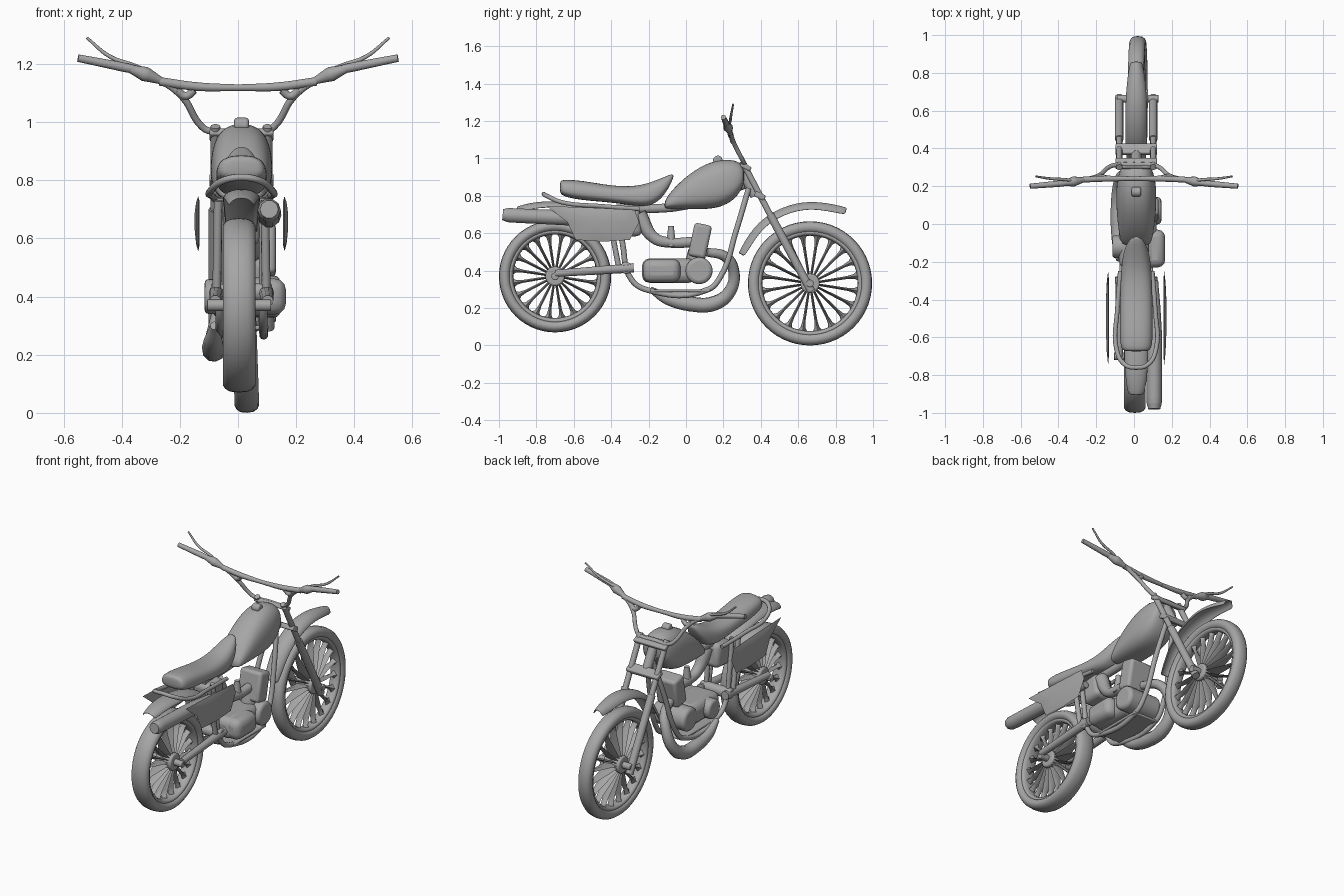
import bpy, bmesh, math
from mathutils import Vector, Matrix

if "Cube" in bpy.data.objects:
    bpy.data.objects.remove(bpy.data.objects["Cube"])

grey = bpy.data.materials.new("plain grey")
grey.use_nodes = True
grey.diffuse_color = (0.38, 0.38, 0.38, 1)
grey.node_tree.nodes["Principled BSDF"].inputs["Base Color"].default_value = (0.38, 0.38, 0.38, 1)
CX = 0.012  # centre line of the bike


def finish(name, bm, subdiv=0, bevel=0, angle=40):
    bmesh.ops.recalc_face_normals(bm, faces=bm.faces)
    me = bpy.data.meshes.new(name)
    bm.to_mesh(me)
    bm.free()
    ob = bpy.data.objects.new(name, me)
    bpy.context.scene.collection.objects.link(ob)
    me.materials.append(grey)
    if bevel:
        m = ob.modifiers.new("round", 'BEVEL')
        m.width, m.segments = bevel, 3
    if subdiv:
        ob.modifiers.new("smooth", 'SUBSURF').levels = subdiv
    bpy.context.view_layer.objects.active = ob
    ob.select_set(True)
    bpy.ops.object.shade_smooth_by_angle(angle=math.radians(angle))
    ob.select_set(False)
    return ob


def bridge(bm, rings, closed=False, cap=True):
    n = len(rings[0])
    pairs = list(zip(rings, rings[1:])) + ([(rings[-1], rings[0])] if closed else [])
    for a, b in pairs:
        for i in range(n):
            bm.faces.new((a[i], a[(i + 1) % n], b[(i + 1) % n], b[i]))
    if cap and not closed:
        bm.faces.new(rings[0])
        bm.faces.new(rings[-1])


def tube(name, pts, radius, radii=None, smooth=True):
    """Round tube through points, with optional radius factors."""
    cu = bpy.data.curves.new(name, 'CURVE')
    cu.dimensions, cu.bevel_depth, cu.bevel_resolution = '3D', radius, 3
    cu.use_fill_caps, cu.resolution_u = True, 6
    sp = cu.splines.new('BEZIER')
    sp.bezier_points.add(len(pts) - 1)
    for i, (bp, p) in enumerate(zip(sp.bezier_points, pts)):
        bp.co = p
        bp.radius = radii[i] if radii else 1
        bp.handle_left_type = bp.handle_right_type = 'AUTO' if smooth else 'VECTOR'
    tmp = bpy.data.objects.new(name + " path", cu)
    bpy.context.scene.collection.objects.link(tmp)
    bpy.context.view_layer.update()
    me = tmp.evaluated_get(bpy.context.evaluated_depsgraph_get()).to_mesh()
    bm = bmesh.new()
    bm.from_mesh(me)
    bpy.data.objects.remove(tmp)
    bpy.data.curves.remove(cu)
    return finish(name, bm)


def pair(name, pts, radius, radii=None, smooth=True, cx=CX):
    for side, s in (("left", 1), ("right", -1)):
        tube(side + "_" + name, [(cx + s * x, y, z) for x, y, z in pts], radius, radii, smooth)


def loft(name, sections, power=2.6, n=20):
    """Body lofted along y; each section is y, bottom, top, half width."""
    bm, rings = bmesh.new(), []
    for y, lo, hi, w in sections:
        ring = []
        for i in range(n):
            a = math.tau * i / n
            c, s = math.cos(a), math.sin(a)
            sx = math.copysign(abs(c) ** (2 / power), c) * w
            sz = math.copysign(abs(s) ** (2 / power), s) * (hi - lo) / 2
            ring.append(bm.verts.new((CX + sx * (1 - 0.12 * s), y, (lo + hi) / 2 + sz)))
        rings.append(ring)
    bridge(bm, rings)
    return finish(name, bm, subdiv=2, angle=70)


def box(name, centre, size, tilt=0, bevel=0.02):
    bm = bmesh.new()
    bmesh.ops.create_cube(bm, size=1, matrix=Matrix.Translation(centre)
                          @ Matrix.Rotation(tilt, 4, 'X') @ Matrix.Diagonal((*size, 1)))
    return finish(name, bm, bevel=bevel)


def drum(name, centre, radius, width, bevel=0.01):
    bm = bmesh.new()
    bmesh.ops.create_cone(bm, cap_ends=True, segments=28, radius1=radius, radius2=radius, depth=width,
                          matrix=Matrix.Translation(centre) @ Matrix.Rotation(math.pi / 2, 4, 'Y'))
    return finish(name, bm, bevel=bevel)


def ring(name, centre, inner, outer, half, tilt):
    """Elliptical ring spun about the x axis."""
    bm, rings = bmesh.new(), []
    mid, depth = (inner + outer) / 2, (outer - inner) / 2
    for i in range(56):
        a = math.tau * i / 56
        loop = []
        for j in range(14):
            b = math.tau * j / 14
            c, s = math.cos(b), math.sin(b)
            r = mid + depth * c
            x = half * math.copysign(abs(s) ** 0.75, s)
            loop.append(bm.verts.new((x, r * math.cos(a), r * math.sin(a))))
        rings.append(loop)
    bridge(bm, rings, closed=True)
    bm.transform(Matrix.Translation(centre) @ Matrix.Rotation(tilt, 4, 'Y'))
    finish(name, bm, angle=60)


def wheel(name, centre, outer, half, tilt):
    ring(name + "_tyre", centre, outer - 0.064, outer, half, tilt)
    inner = outer - 0.077
    ring(name + "_rim", centre, inner, outer - 0.045, half * 0.75, tilt)
    # flared blade spokes: radius, tangential half width, depth half width
    bm = bmesh.new()
    shape = ((0.035, 0.006, 0.045), (inner * 0.5, 0.007, 0.032), (inner * 0.8, 0.008, 0.02),
             (inner * 0.94, 0.013, 0.018), (inner + 0.01, 0.032, 0.022))
    for k in range(20):
        turn = Matrix.Rotation(math.tau * (k + 0.5) / 20, 4, 'X')
        rings = [[bm.verts.new(turn @ Vector((sx * d, sy * w, r)))
                  for sx, sy in ((1, 0), (0, 1), (-1, 0), (0, -1))] for r, w, d in shape]
        bridge(bm, rings)
    bm.transform(Matrix.Translation(centre) @ Matrix.Rotation(tilt, 4, 'Y'))
    finish(name + "_spokes", bm, angle=60)
    drum(name + "_hub", centre, 0.052, 0.11)
    drum(name + "_axle", centre, 0.02, 0.22, 0.004)


def fender(name, pts, depth):
    """Arched sheet following y, z, half width points."""
    bm, rows = bmesh.new(), []
    for i, (y, z, w) in enumerate(pts):
        a, b = pts[max(i - 1, 0)], pts[min(i + 1, len(pts) - 1)]
        t = Vector((0, b[0] - a[0], b[1] - a[1])).normalized()
        inward = Vector((0, -t.z, t.y))
        row = []
        for j in range(9):
            u = (j - 4) / 4
            row.append(bm.verts.new(Vector((CX + w * math.sin(u * 1.5), y, z))
                                    + inward * depth * (1 - math.cos(u * 1.5))))
        rows.append(row)
    for a, b in zip(rows, rows[1:]):
        for j in range(8):
            bm.faces.new((a[j], a[j + 1], b[j + 1], b[j]))
    ob = finish(name, bm, angle=60)
    ob.modifiers.new("thickness", 'SOLIDIFY').thickness = 0.008
    ob.modifiers.new("smooth", 'SUBSURF').levels = 2


def plate(name, outline, x, bulge):
    """Side panel with a slightly domed outer face."""
    bm, rings = bmesh.new(), []
    cy = sum(p[0] for p in outline) / len(outline)
    cz = sum(p[1] for p in outline) / len(outline)
    for dx, k in ((-0.4, 0.8), (0, 1), (0.6, 0.75), (1, 0.3)):
        rings.append([bm.verts.new((x + dx * bulge, cy + (y - cy) * k, cz + (z - cz) * k)) for y, z in outline])
    bridge(bm, rings)
    finish(name, bm, angle=60)


# wheels
wheel("front_wheel", (0.02, 0.663, 0.332), 0.332, 0.043, math.radians(-2))
wheel("rear_wheel", (0.004, -0.70, 0.37), 0.30, 0.057, 0)

# tank and seat
loft("fuel_tank", [(-0.115, 0.735, 0.765, 0.06), (-0.10, 0.73, 0.80, 0.08), (-0.03, 0.728, 0.88, 0.095),
                   (0.075, 0.726, 0.96, 0.105), (0.18, 0.733, 0.998, 0.108), (0.265, 0.78, 0.993, 0.095),
                   (0.305, 0.85, 0.965, 0.075), (0.31, 0.88, 0.93, 0.05)])
loft("seat", [(-0.675, 0.82, 0.875, 0.06), (-0.66, 0.795, 0.889, 0.085), (-0.55, 0.775, 0.882, 0.088),
              (-0.40, 0.765, 0.853, 0.086), (-0.27, 0.745, 0.85, 0.082), (-0.19, 0.742, 0.872, 0.075),
              (-0.12, 0.79, 0.90, 0.06), (-0.065, 0.895, 0.922, 0.025)])
drum("tank_cap", (CX, 0.17, 0.99), 0.025, 0.05)

# fenders
fender("front_fender", [(0.865, 0.738, 0.035), (0.76, 0.763, 0.052), (0.625, 0.775, 0.06), (0.475, 0.727, 0.06),
                        (0.36, 0.64, 0.058), (0.275, 0.49, 0.05)][::-1][::-1], -0.045 * -1)
fender("rear_fender", [(-0.32, 0.62, 0.055), (-0.42, 0.71, 0.06), (-0.56, 0.76, 0.066), (-0.72, 0.775, 0.066),
                       (-0.83, 0.765, 0.058), (-0.91, 0.742, 0.045)], 0.035)

# front fork with clamps
pair("fork_tube", [(0.09, 0.30, 0.985), (0.09, 0.46, 0.68)], 0.017, smooth=False)
pair("fork_slider", [(0.09, 0.45, 0.70), (0.09, 0.67, 0.29)], 0.023, smooth=False)
box("upper_clamp", (CX, 0.32, 0.955), (0.22, 0.06, 0.025), -0.48, 0.008)
box("lower_clamp", (CX, 0.395, 0.80), (0.22, 0.06, 0.03), -0.48, 0.008)
tube("steering_head", [(CX, 0.285, 0.96), (CX, 0.37, 0.80)], 0.028, smooth=False)

# handlebar, crossbar, grips and levers
bar = [(0.0, 0.315, 0.968), (0.10, 0.312, 0.97), (0.125, 0.305, 0.985), (0.19, 0.255, 1.085),
       (0.26, 0.235, 1.14), (0.36, 0.215, 1.185)]
pair("handlebar", bar, 0.012, cx=0)
pair("handlebar_brace", [(0, 0.24, 1.118), (0.14, 0.24, 1.122), (0.27, 0.235, 1.14)], 0.012, (1, 1.3, 1.3), cx=0)
pair("bar_gusset", [(0.15, 0.245, 1.11), (0.18, 0.25, 1.09), (0.21, 0.245, 1.11)], 0.014, cx=0)
pair("grip", [(0.33, 0.22, 1.175), (0.40, 0.213, 1.19), (0.55, 0.20, 1.22)], 0.015, (1, 1.1, 0.9), cx=0)
pair("lever_mount", [(0.26, 0.235, 1.14), (0.32, 0.225, 1.165), (0.37, 0.215, 1.182)], 0.024, (0.5, 1.1, 0.6), cx=0)
pair("lever", [(0.30, 0.225, 1.17), (0.36, 0.235, 1.195), (0.44, 0.24, 1.225), (0.52, 0.252, 1.29)], 0.008,
     (1, 1, 0.9, 0.6), cx=0)

# frame
pair("cradle_tube", [(0.02, 0.335, 0.84), (0.05, 0.27, 0.62), (0.07, 0.18, 0.36), (0.075, 0.12, 0.30),
                     (0.075, -0.20, 0.295), (0.075, -0.29, 0.35), (0.075, -0.34, 0.55), (0.07, -0.37, 0.74)], 0.015)
tube("backbone", [(CX, 0.31, 0.86), (CX, 0.0, 0.75), (CX, -0.37, 0.73)], 0.025)
loop = [(-0.25, 0.085, 0.73), (-0.45, 0.10, 0.745), (-0.66, 0.105, 0.765), (-0.745, 0.06, 0.80)]
tube("seat_loop", [(CX + x, y, z) for y, x, z in loop] + [(CX, -0.76, 0.81)]
     + [(CX - x, y, z) for y, x, z in loop[::-1]], 0.012)
pair("swingarm", [(0.085, -0.28, 0.415), (0.09, -0.70, 0.385)], 0.022, (1.2, 0.9), smooth=False)
drum("swingarm_pivot", (CX, -0.32, 0.415), 0.032, 0.21)
pair("rear_shock", [(0.085, -0.36, 0.42), (0.08, -0.42, 0.73)], 0.015, smooth=False)
box("skid_plate", (0.02, -0.03, 0.293), (0.17, 0.32, 0.015), 0, 0.005)

# engine
box("crankcase", (0.02, -0.09, 0.40), (0.20, 0.29, 0.13), 0, 0.04)
drum("crankshaft_cover", (0.03, 0.07, 0.40), 0.072, 0.23, 0.02)
box("clutch_cover", (0.11, -0.13, 0.40), (0.11, 0.20, 0.125), 0, 0.04)
drum("sprocket_cover", (-0.07, -0.12, 0.40), 0.06, 0.09, 0.015)
box("cylinder", (0.055, 0.075, 0.56), (0.15, 0.095, 0.18), -0.21, 0.018)
tube("cylinder_base", [(0.04, 0.04, 0.42), (0.05, 0.06, 0.50)], 0.05, smooth=False)
tube("carburettor", [(0.05, -0.08, 0.53), (0.05, -0.08, 0.64)], 0.022, (1.3, 0.7), smooth=False)
tube("intake_pipe", [(0.05, 0.05, 0.555), (0.05, -0.08, 0.55), (0.045, -0.17, 0.575), (0.03, -0.25, 0.70)],
     0.032, (0.9, 0.9, 1, 1.3))
box("air_box", (CX, -0.31, 0.655), (0.13, 0.14, 0.15), 0.1, 0.03)

# exhaust
tube("expansion_chamber", [(0.03, 0.11, 0.50), (0.0, 0.21, 0.475), (-0.04, 0.255, 0.40), (-0.07, 0.235, 0.29),
                           (-0.08, 0.15, 0.225), (-0.085, 0.02, 0.222), (-0.085, -0.10, 0.25),
                           (-0.08, -0.19, 0.30)], 0.04, (0.6, 0.7, 0.75, 0.85, 1, 1, 0.8, 0.4))
tube("muffler", [(0.107, -0.30, 0.66), (0.107, -0.45, 0.67), (0.107, -0.60, 0.68), (0.107, -0.95, 0.697),
                 (0.107, -0.98, 0.70)], 0.042, (0.5, 0.8, 1, 0.95, 0.75))

# side panels
panel = [(-0.745, 0.745), (-0.64, 0.742), (-0.46, 0.735), (-0.275, 0.725), (-0.25, 0.66), (-0.30, 0.565),
         (-0.44, 0.555), (-0.59, 0.565), (-0.635, 0.66)]
plate("left_side_panel", panel, 0.16, 0.012)
plate("right_side_panel", panel, -0.137, -0.012)
